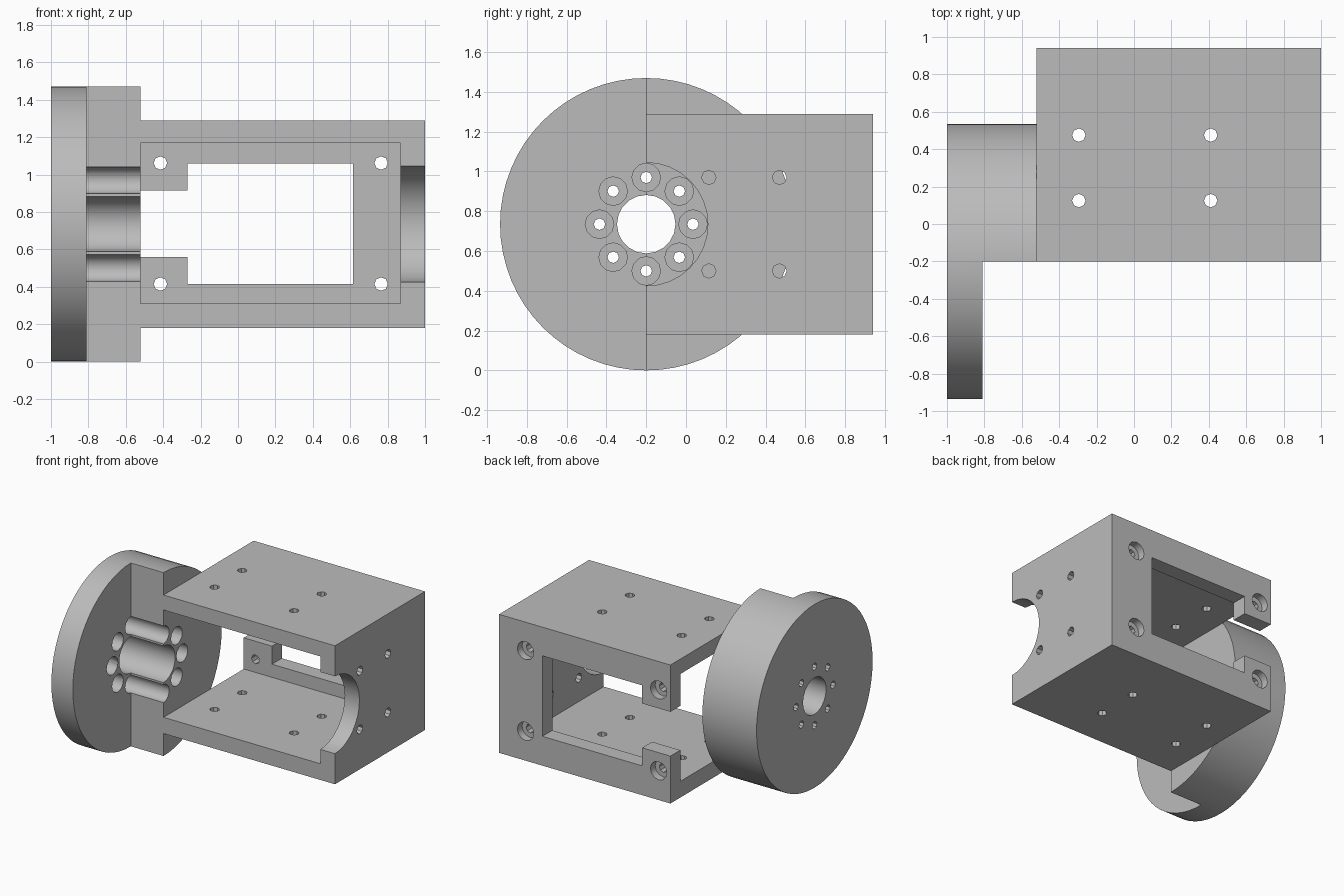
import bpy, math
from mathutils import Vector

if "Cube" in bpy.data.objects:
    bpy.data.objects.remove(bpy.data.objects["Cube"], do_unlink=True)

grey = bpy.data.materials.new("plain grey")
grey.use_nodes = True
COLOUR = (0.5, 0.5, 0.5, 1)
grey.diffuse_color = COLOUR
grey.node_tree.nodes["Principled BSDF"].inputs["Base Color"].default_value = COLOUR

AXIS_Y, AXIS_Z, RADIUS = -0.2, 0.735, 0.735
TURN = {"x": (0, math.pi / 2, 0), "y": (math.pi / 2, 0, 0), "z": (0, 0, 0)}


def finish(name):
    ob = bpy.context.object
    ob.name = name
    bpy.ops.object.transform_apply(location=True, rotation=True, scale=True)
    ob.data.materials.append(grey)
    return ob


def block(name, low, high):
    low, high = Vector(low), Vector(high)
    bpy.ops.mesh.primitive_cube_add(size=1, location=(low + high) / 2)
    bpy.context.object.scale = high - low
    return finish(name)


def rod(name, axis, start, end, centre, radius, sides):
    """Cylinder along an axis; centre holds the other two coordinates in order."""
    place = list(centre)
    place.insert("xyz".index(axis), (start + end) / 2)
    bpy.ops.mesh.primitive_cylinder_add(vertices=sides, radius=radius, depth=end - start,
                                        location=place, rotation=TURN[axis])
    return finish(name)


def carve(ob, cutters):
    """Subtract every cutter, bake the result and drop the cutters."""
    for cutter in cutters:
        cutter.hide_render = True
        mod = ob.modifiers.new("cut", "BOOLEAN")
        mod.operation, mod.solver, mod.object = "DIFFERENCE", "EXACT", cutter
    bpy.ops.object.select_all(action="DESELECT")
    bpy.context.view_layer.objects.active = ob
    ob.select_set(True)
    for mod in list(ob.modifiers):
        bpy.ops.object.modifier_apply(modifier=mod.name)
    for cutter in cutters:
        bpy.data.objects.remove(cutter, do_unlink=True)
    bpy.ops.object.shade_smooth_by_angle(angle=math.radians(32))


# Round flange: full disc outside, half disc where it meets the housing
flange = rod("round_flange", "x", -1, -0.52, (AXIS_Y, AXIS_Z), RADIUS, 64)
cuts = [block("front_half_cut", (-0.81, -1.2, -0.2), (0, AXIS_Y, 1.7)),
        rod("centre_bore", "x", -1.1, -0.4, (AXIS_Y, AXIS_Z), 0.147, 20)]
for i in range(8):
    a = i * math.pi / 4
    spot = (AXIS_Y + 0.235 * math.cos(a), AXIS_Z + 0.235 * math.sin(a))
    cuts.append(rod("bolt_hole", "x", -1.1, -0.4, spot, 0.029, 8))
    cuts.append(rod("bolt_head_recess", "x", -0.9, -0.4, spot, 0.072, 12))
carve(flange, cuts)

# Box housing: open at the front and on the left
housing = block("box_housing", (-0.52, -0.2, 0.18), (1, 0.94, 1.29))
cuts = [block("inside", (-0.7, -0.4, 0.31), (0.87, 0.815, 1.17)),
        block("back_window", (-0.27, 0.7, 0.415), (0.615, 1.1, 1.06)),
        block("window_slot", (-0.7, 0.7, 0.56), (-0.2, 1.1, 0.915)),
        rod("shaft_notch", "x", 0.8, 1.1, (AXIS_Y, AXIS_Z), 0.31, 32)]
for x in (-0.295, 0.41):
    for y in (0.125, 0.475):
        cuts.append(rod("top_and_base_hole", "z", 0.1, 1.4, (x, y), 0.036, 8))
for y in (0.115, 0.47):
    for z in (0.5, 0.97):
        cuts.append(rod("side_hole", "x", 0.8, 1.1, (y, z), 0.036, 8))
for x in (-0.415, 0.765):
    for z in (0.415, 1.062):
        cuts.append(rod("back_hole", "y", 0.7, 1.1, (x, z), 0.036, 8))
        cuts.append(rod("back_recess", "y", 0.88, 1.1, (x, z), 0.073, 12))
carve(housing, cuts)
